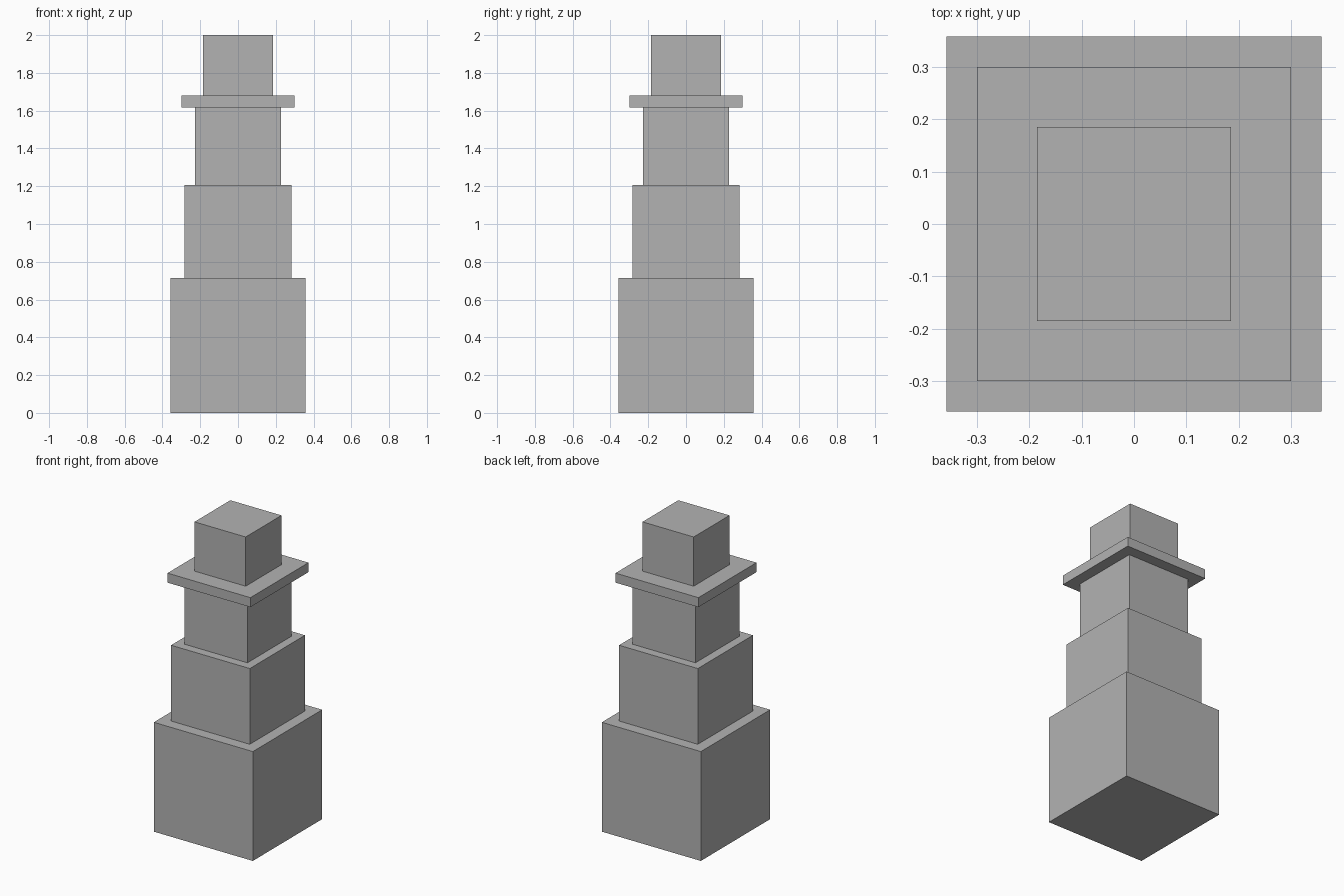
import bpy

default = bpy.data.objects.get("Cube")
if default:
    bpy.data.objects.remove(default, do_unlink=True)

# Single flat stone colour
grey = bpy.data.materials.new("plain grey")
grey.use_nodes = True
colour = (0.45, 0.45, 0.45, 1)
grey.diffuse_color = colour
grey.node_tree.nodes["Principled BSDF"].inputs["Base Color"].default_value = colour


def block(name, width, bottom, top):
    """Square block centred on the tower axis."""
    bpy.ops.mesh.primitive_cube_add(size=1, location=(0, 0, (bottom + top) / 2))
    obj = bpy.context.object
    obj.name = name
    obj.scale = (width, width, top - bottom)
    bpy.ops.object.transform_apply(location=False, rotation=False, scale=True)
    obj.data.materials.append(grey)
    return obj


# Stacked tiers from the ground up: name, width, top height
tiers = [
    ("base_tier", 0.714, 0.713),
    ("middle_tier", 0.568, 1.207),
    ("upper_tier", 0.453, 1.617),
    ("overhanging_ledge", 0.598, 1.679),
    ("top_block", 0.369, 2.0),
]
bottom = 0.0
for name, width, top in tiers:
    block(name, width, bottom, top)
    bottom = top
